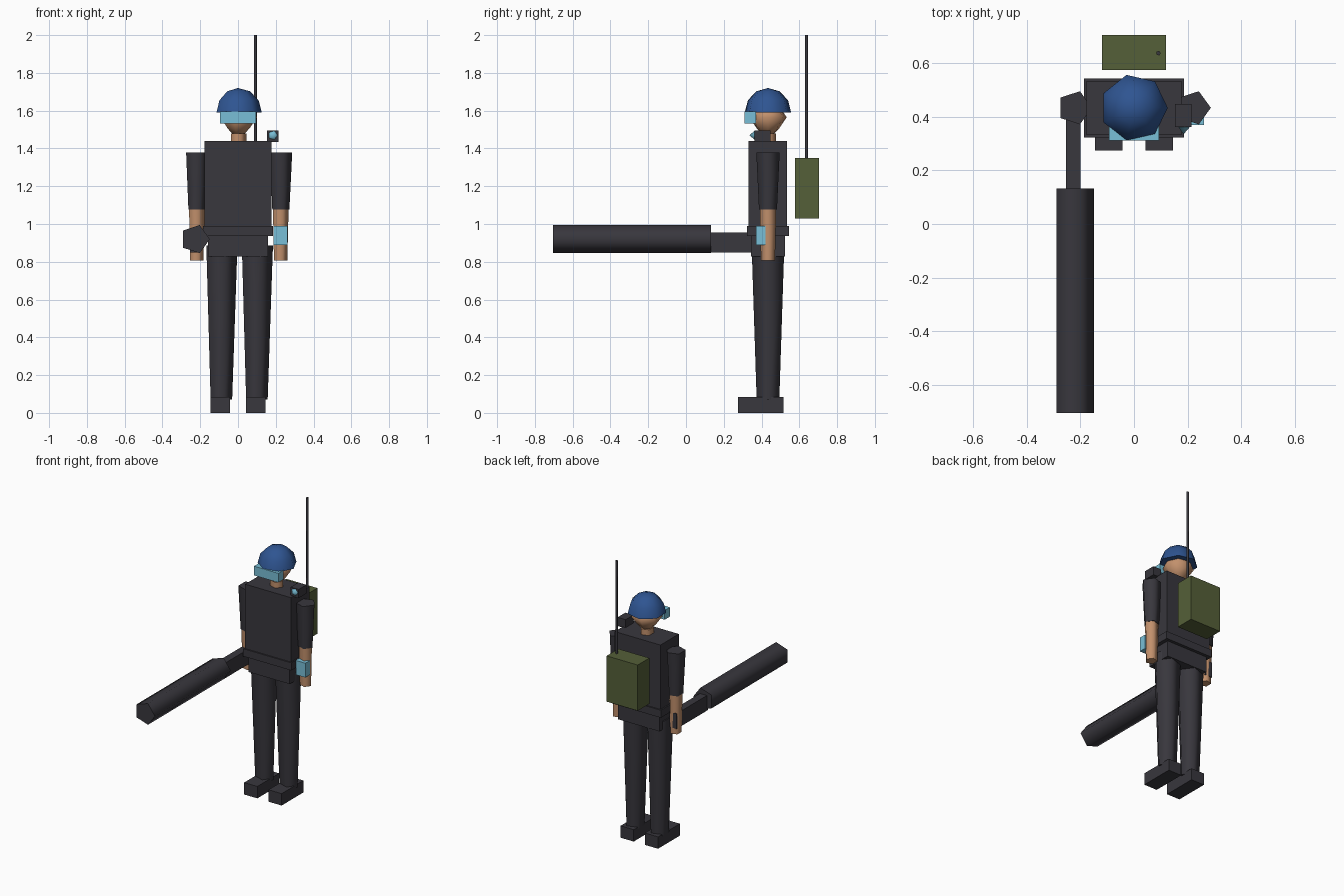
import bpy, bmesh, math
from mathutils import Vector

old = bpy.data.objects.get("Cube")
if old:
    bpy.data.objects.remove(old, do_unlink=True)


def material(name, rgb):
    m = bpy.data.materials.new(name)
    m.use_nodes = True
    m.diffuse_color = (*rgb, 1)
    m.node_tree.nodes["Principled BSDF"].inputs["Base Color"].default_value = (*rgb, 1)
    return m


DARK = material("charcoal", (0.040, 0.038, 0.047))
SKIN = material("skin", (0.54, 0.28, 0.15))
BLUE = material("helmet blue", (0.028, 0.09, 0.285))
CYAN = material("light cyan", (0.19, 0.52, 0.68))
OLIVE = material("olive green", (0.09, 0.115, 0.04))

BODY_Y = 0.434


def finish(name, bm, mat, smooth):
    bmesh.ops.recalc_face_normals(bm, faces=bm.faces)
    mesh = bpy.data.meshes.new(name)
    bm.to_mesh(mesh)
    bm.free()
    mesh.materials.append(mat)
    ob = bpy.data.objects.new(name, mesh)
    bpy.context.collection.objects.link(ob)
    if smooth:
        bpy.ops.object.select_all(action='DESELECT')
        ob.select_set(True)
        bpy.context.view_layer.objects.active = ob
        bpy.ops.object.shade_smooth_by_angle(angle=math.radians(80))
    return ob


def box(name, mat, xs, ys, zs):
    """Box from its x, y and z ranges."""
    bm = bmesh.new()
    bmesh.ops.create_cube(bm, size=1)
    for v in bm.verts:
        v.co = Vector([(r[0] + r[1]) / 2 + c * (r[1] - r[0])
                       for c, r in zip(v.co, (xs, ys, zs))])
    return finish(name, bm, mat, False)


def lathe(name, mat, center, profile, sides=5, axis='Z', smooth=True):
    """Capped rings of (radius, position along axis), first corner on +x."""
    bm = bmesh.new()
    rings = []
    for r, h in profile:
        ring = []
        for i in range(sides):
            a = math.tau * i / sides
            u, w = center[0] + r * math.cos(a), center[1] + r * math.sin(a)
            ring.append(bm.verts.new((u, w, h) if axis == 'Z' else (u, h, w)))
        rings.append(ring)
    for low, high in zip(rings, rings[1:]):
        for i in range(sides):
            j = (i + 1) % sides
            bm.faces.new((low[i], low[j], high[j], high[i]))
    bm.faces.new(rings[0])
    bm.faces.new(rings[-1])
    bmesh.ops.remove_doubles(bm, verts=bm.verts, dist=0.0005)
    return finish(name, bm, mat, smooth)


# Torso, belt and hips
box("torso", DARK, (-0.177, 0.177), (0.332, 0.535), (0.97, 1.44))
box("belt", DARK, (-0.186, 0.186), (0.323, 0.544), (0.937, 0.99))
box("hips", DARK, (-0.16, 0.16), (0.343, 0.523), (0.827, 0.96))

# Legs, boots and arms
for side, s in (("left", 1), ("right", -1)):
    x = s * 0.094
    lathe(side + "_leg", DARK, (x, BODY_Y), [(0.063, 0.07), (0.091, 0.885)])
    box(side + "_boot", DARK, (x - 0.051, x + 0.051), (0.275, 0.516), (0, 0.083))
    x = s * 0.222
    lathe(side + "_sleeve", DARK, (x, BODY_Y), [(0.05, 1.076), (0.065, 1.379)])
    lathe(side + "_forearm", SKIN, (x, BODY_Y), [(0.039, 0.806), (0.046, 1.09)])

# Neck and head
lathe("neck", SKIN, (0, BODY_Y), [(0.045, 1.42), (0.045, 1.48)])
lathe("head", SKIN, (0, BODY_Y),
      [(0.03, 1.474), (0.06, 1.505), (0.102, 1.565), (0.07, 1.61)], sides=7)

# Domed helmet and visor
dome = [(0.126 * math.cos(t), 1.59 + 0.13 * math.sin(t))
        for t in (math.radians(30 * k) for k in range(4))]
lathe("helmet", BLUE, (0, BODY_Y), dome, sides=7)
box("visor", CYAN, (-0.094, 0.094), (0.311, 0.37), (1.532, 1.596))

# Shoulder lamp and wrist device
box("shoulder_lamp", DARK, (0.153, 0.215), (0.363, 0.448), (1.435, 1.496))
lathe("lamp_lens", CYAN, (0.185, 1.47), [(0.0001, 0.335), (0.027, 0.366)], axis='Y')
box("wrist_device", CYAN, (0.188, 0.262), (0.37, 0.42), (0.89, 0.99))

# Backpack radio and antenna
box("backpack", OLIVE, (-0.12, 0.12), (0.576, 0.705), (1.03, 1.35))
lathe("antenna", DARK, (0.091, 0.638), [(0.009, 1.33), (0.009, 2.0)])

# Long tube held at the right hand
lathe("launcher_tube", DARK, (-0.227, 0.92), [(0.078, -0.705), (0.078, 0.132)], axis='Y')
box("launcher_grip", DARK, (-0.254, -0.2), (0.12, 0.468), (0.848, 0.954))
